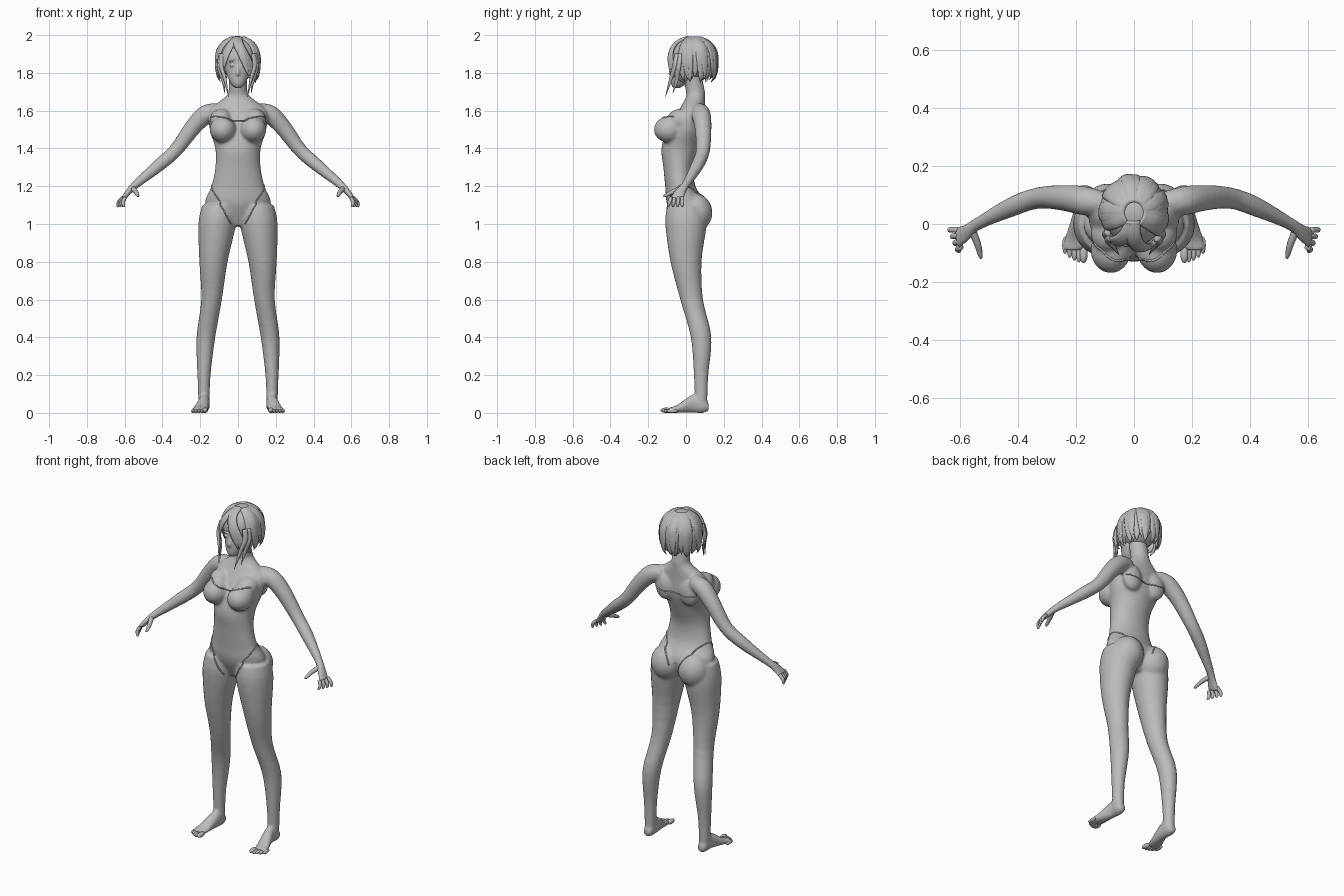
import bpy
import bmesh
import math
from mathutils import Matrix, Vector
from mathutils.bvhtree import BVHTree

cube = bpy.data.objects.get("Cube")
if cube:
    bpy.data.objects.remove(cube, do_unlink=True)

tone = (.5, .5, .5, 1)
grey = bpy.data.materials.new("plain grey")
grey.use_nodes = True
grey.diffuse_color = tone
for node in grey.node_tree.nodes:
    if node.type == 'BSDF_PRINCIPLED':
        node.inputs["Base Color"].default_value = tone

X, Y, Z = Matrix.Identity(3)
SIDES = (1, -1)


def spline(rows, steps):
    """Smooth curve of Hermite segments through rows of numbers."""
    rows = [Vector(row) for row in rows]
    last = len(rows) - 1
    slopes = [(rows[min(i + 1, last)] - rows[max(i - 1, 0)]) / 2 for i in range(last + 1)]
    points = []
    for i in range(last):
        for step in range(steps):
            t = step / steps
            ease = t * t * (3 - 2 * t)
            points.append(rows[i].lerp(rows[i + 1], ease)
                          + slopes[i] * t * (1 - t) ** 2
                          - slopes[i + 1] * t * t * (1 - t))
    return points + [rows[last]]


def loft(bm, rows, side=1, depth=1, ref=Y, axis=None, steps=4, sides=20):
    """Skin ellipses (x, y, z, width, optional depth along ref) along a path."""
    full = [row if len(row) > 4 else (*row, row[3] * depth) for row in rows]
    rows = spline(full, steps)
    points = [row.to_3d() if len(row) == 3 else Vector(row[:3]) for row in rows]
    rings = []
    for i, (point, row) in enumerate(zip(points, rows)):
        ahead = points[min(i + 1, len(points) - 1)]
        behind = points[max(i - 1, 0)]
        tangent = axis or (ahead - behind).normalized()
        normal = ref(point) if callable(ref) else ref
        along = (normal - normal.dot(tangent) * tangent).normalized()
        across = along.cross(tangent)
        ring = []
        for k in range(sides):
            angle = math.tau * k / sides
            spot = point + across * math.cos(angle) * row[3] + along * math.sin(angle) * row[4]
            spot.x *= side
            ring.append(bm.verts.new(spot))
        rings.append(ring)
    for lower, upper in zip(rings, rings[1:]):
        for k in range(sides):
            bm.faces.new((lower[k - 1], lower[k], upper[k], upper[k - 1]))
    bm.faces.new(rings[0])
    bm.faces.new(rings[-1])


def ball(bm, centre, radii, side=1):
    place = Matrix.Translation((centre[0] * side, centre[1], centre[2]))
    bmesh.ops.create_uvsphere(bm, u_segments=24, v_segments=16, radius=1,
                              matrix=place @ Matrix.Diagonal((*radii, 1)))


def finish(bm, name, voxel=None):
    """Make the object, optionally fusing overlapping parts into one skin."""
    bmesh.ops.recalc_face_normals(bm, faces=bm.faces)
    for face in bm.faces:
        face.smooth = True
    mesh = bpy.data.meshes.new(name)
    bm.to_mesh(mesh)
    bm.free()
    mesh.materials.append(grey)
    ob = bpy.data.objects.new(name, mesh)
    bpy.context.collection.objects.link(ob)
    if voxel:
        fuse = ob.modifiers.new("fuse", 'REMESH')
        fuse.mode = 'VOXEL'
        fuse.voxel_size = voxel
        fuse.use_smooth_shade = True
        relax = ob.modifiers.new("relax", 'SMOOTH')
        relax.factor = .5
        relax.iterations = 4
    return ob


# Torso and neck
bm = bmesh.new()
trunk = [(.99, 0, .04, .05), (1.1, 0, .17, .1), (1.2, -.03, .14, .08), (1.3, -.04, .12, .08),
         (1.4, -.03, .12, .1), (1.5, 0, .15, .1), (1.6, .03, .15, .07),
         (1.67, .05, .07, .05), (1.7, .05, .05, .05), (1.8, .03, .05, .05)]
loft(bm, [(0, y, z, width, depth) for z, y, width, depth in trunk], axis=Z, sides=32)
for side in SIDES:
    # Chest, shoulder blades and seat
    ball(bm, (.08, -.09, 1.5), (.07, .08, .07), side)
    ball(bm, (.09, -.03, 1.55), (.06, .07, .06), side)
    ball(bm, (.08, .08, 1.53), (.06, .04, .08), side)
    ball(bm, (.09, .05, 1.06), (.09, .09, .1), side)
    # Legs
    loft(bm, [(.1, 0, 1.1, .09), (.11, 0, 1, .1), (.13, 0, .8, .075), (.14, .03, .6, .055),
              (.17, .08, .4, .05), (.18, .08, .2, .035), (.18, .08, .05, .03)],
         side, depth=1.1, axis=Z)
    # Feet
    loft(bm, [(.18, .12, .03, .02), (.18, .09, .04, .03, .04), (.18, .04, .05, .03, .05),
              (.2, -.05, .02, .04, .02), (.21, -.09, .015, .04, .014)], side, ref=Z, axis=-Y)
    # Arms and palms
    loft(bm, [(.1, .07, 1.6, .04), (.17, .08, 1.58, .05), (.24, .09, 1.51, .045),
              (.33, .09, 1.39, .037), (.42, .06, 1.31, .034), (.54, 0, 1.21, .022),
              (.58, -.03, 1.17, .016, .03), (.61, -.05, 1.13, .012, .04)], side)
body = finish(bm, "body", .009)

# Fingers, thumbs and toes
fingers, toes = bmesh.new(), bmesh.new()
for side in SIDES:
    for i in range(4):
        root = Vector((.61 - .004 * i, -.02 * (i + 1), 1.14))
        reach = Vector((.03 - .008 * i, -.005 * i, -.05))
        bend = Vector((.008, 0, 0))
        loft(fingers, [(*root, .01), (*(root + reach / 2 + bend), .01),
                       (*(root + reach * .9), .007), (*(root + reach), .002)],
             side, ref=X, sides=10)
    loft(fingers, [(.56, -.02, 1.19, .014), (.54, -.07, 1.17, .012), (.53, -.11, 1.15, .008),
                   (.53, -.12, 1.15, .002)], side, ref=X, sides=10)
    for i in range(5):
        size = .014 if i == 0 else .01
        ball(toes, (.174 + .016 * i, -.105 + .002 * i * i, size), (size, .03, size), side)
finish(fingers, "fingers")
finish(toes, "toes")

# Head with nose, lips, eyes and brows
bm = bmesh.new()
face = [(1.72, -.05, .015), (1.74, -.04, .036), (1.78, -.02, .056), (1.83, 0, .07),
        (1.9, .02, .076), (1.97, .02, .04)]
loft(bm, [(0, y, z, width) for z, y, width in face], depth=1.1, axis=Z, sides=28)
loft(bm, [(0, -.07, 1.84, .006), (0, -.08, 1.81, .01), (0, -.08, 1.79, .012),
          (0, -.07, 1.78, .006)], axis=Z, sides=12)
for lip in range(2):
    ball(bm, (0, -.07, 1.76 - .01 * lip), (.017, .01, .006))
for side in SIDES:
    ball(bm, (.03, -.07, 1.84), (.017, .01, .008), side)
    ball(bm, (.03, -.07, 1.86), (.02, .01, .005), side)
finish(bm, "head", .005)

# Hair: a rounded cap with overlapping locks
CROWN = Vector((0, .04, 1.88))
SIZE = Vector((.105, .115, .11))


def outward(point):
    return (point - CROWN).normalized()


def scalp(angle, lift, reach):
    """Point on the bell-shaped hair surface, angles in degrees."""
    turn, rise = math.radians(angle), math.radians(lift)
    wide = math.cos(rise if rise > 0 else rise / 2)
    return CROWN + reach * SIZE * Vector((math.cos(turn) * wide, math.sin(turn) * wide,
                                          math.sin(rise)))


def lock(bm, path, width, side=1):
    last = len(path) - 1
    rows = []
    for i, point in enumerate(path):
        taper = 1.05 - (i / last) ** 3
        rows.append((*point, width * taper, .009 * taper))
    loft(bm, rows, side, ref=outward, steps=5, sides=10)


def sweep(bm, start, end, top, tip, reach, width):
    """Lock that runs over the scalp from one angle and lift to another."""
    path = []
    for i in range(6):
        f = i / 5
        path.append(scalp(start + (end - start) * f, top + (tip - top) * f,
                          1 + (reach - 1) * f))
    lock(bm, path, width)


bm = bmesh.new()
ball(bm, CROWN, SIZE)
# Back and side locks in two layers
count = 16
for layer in range(2):
    for i in range(count):
        angle = -30 + 240 * (i + layer / 2) / count
        wave = math.sin(i * 2.4 + layer)
        sweep(bm, angle, angle + 8 * wave, 72, -85 + 25 * layer, 1.12 + .07 * wave, .026)
# Side-swept fringe, fuller over the left eye
for i in range(5):
    sweep(bm, -100, -62 + 9 * i, 75 - 5 * i, -45 - 8 * i, 1.25, .026)
for i in range(3):
    sweep(bm, -105, -135 - 10 * i, 70, -40 - 10 * i, 1.2, .02)
# Long locks framing the face
for side in SIDES:
    lock(bm, [(.08, -.05, 1.9), (.09, -.06, 1.84), (.07, -.08, 1.77), (.05, -.11, 1.67)],
         .014, side)
    lock(bm, [(.09, -.03, 1.9), (.1, -.04, 1.83), (.08, -.05, 1.76), (.07, -.07, 1.69)],
         .014, side)
finish(bm, "hair")

# Raised suit edges lying on the body
bpy.context.view_layer.update()
skin = BVHTree.FromObject(body, bpy.context.evaluated_depsgraph_get())


def chest_arc(first, last):
    angles = [math.radians(first + (last - first) * i / 4) for i in range(5)]
    return [(.15 * math.sin(a), -.15 * math.cos(a), 1.55 + .04 * math.cos(a)) for a in angles]


suit_edges = {
    "suit_front_edge": chest_arc(0, 65),
    "suit_back_edge": chest_arc(125, 180),
    "suit_leg_edge": [(.02, -.09, 1), (.05, -.11, 1.04), (.1, -.1, 1.12), (.15, -.02, 1.21),
                      (.07, .1, 1.16), (.02, .13, 1.08)],
}
for name, path in suit_edges.items():
    bm = bmesh.new()
    rows = [(*skin.find_nearest(point)[0], .004) for point in spline(path, 10)]
    for side in SIDES:
        loft(bm, rows, side, ref=Vector((.3, .5, .8)), steps=1, sides=6)
    finish(bm, name)
